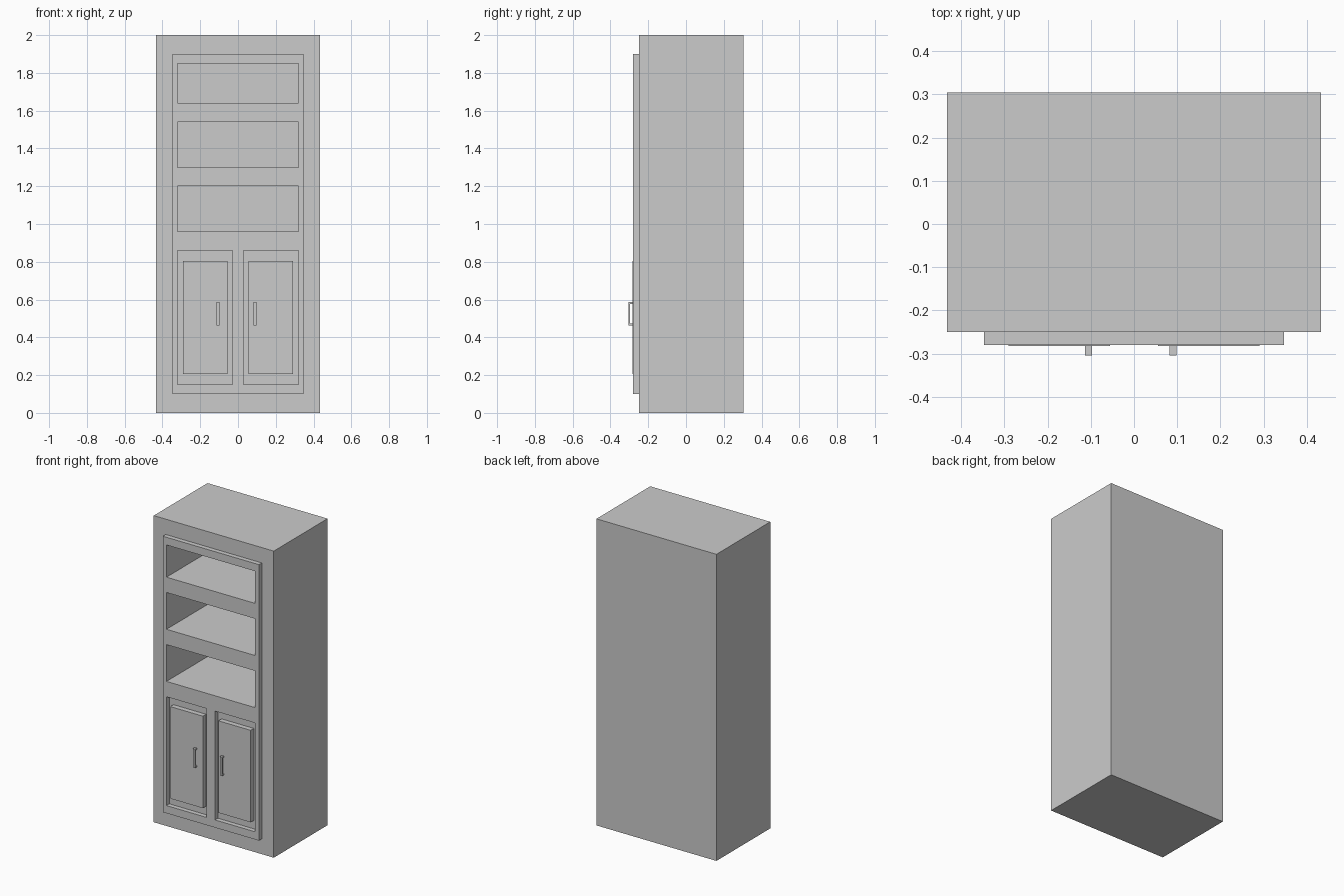
import bpy

if "Cube" in bpy.data.objects:
    bpy.data.objects.remove(bpy.data.objects["Cube"])

FRONT, FRAME_Y, BACK = -0.25, -0.28, 0.305


def box(name, x, y, z):
    """Axis-aligned box from (min, max) ranges."""
    verts = [(a, b, c) for a in x for b in y for c in z]
    faces = [(0, 1, 3, 2), (4, 6, 7, 5), (0, 4, 5, 1),
             (2, 3, 7, 6), (0, 2, 6, 4), (1, 5, 7, 3)]
    mesh = bpy.data.meshes.new(name)
    mesh.from_pydata(verts, [], faces)
    obj = bpy.data.objects.new(name, mesh)
    bpy.context.collection.objects.link(obj)
    return obj


def combine(target, tool, operation):
    """Apply a boolean and remove the tool object."""
    mod = target.modifiers.new("cut", 'BOOLEAN')
    mod.operation, mod.solver, mod.object = operation, 'EXACT', tool
    bpy.context.view_layer.objects.active = target
    bpy.ops.object.modifier_apply(modifier=mod.name)
    bpy.data.objects.remove(tool)


# Case with the raised face frame
case = box("cabinet_case", (-0.433, 0.433), (FRONT, BACK), (0, 2))
frame = box("face_frame", (-0.347, 0.347), (FRAME_Y, -0.2), (0.10, 1.90))
combine(case, frame, 'UNION')

# Three open shelves
for z in ((0.96, 1.20), (1.30, 1.54), (1.64, 1.85)):
    combine(case, box("shelf_cutter", (-0.32, 0.32), (-0.4, 0.25), z), 'DIFFERENCE')

# Door recesses, raised door panels and handles
for side, s, hx in (("left", -1, -0.105), ("right", 1, 0.09)):
    recess = box("recess_cutter", sorted((s * 0.03, s * 0.32)), (-0.4, FRONT), (0.15, 0.86))
    combine(case, recess, 'DIFFERENCE')
    box(side + "_door_panel", sorted((s * 0.056, s * 0.29)), (-0.283, FRONT), (0.205, 0.805))

    # C-shaped pull: upright bar with two posts
    w = (hx - 0.008, hx + 0.008)
    handle = box(side + "_handle", w, (-0.305, -0.281), (0.463, 0.587))
    gap = box("handle_cutter", (hx - 0.05, hx + 0.05), (-0.297, -0.2), (0.473, 0.577))
    combine(handle, gap, 'DIFFERENCE')
